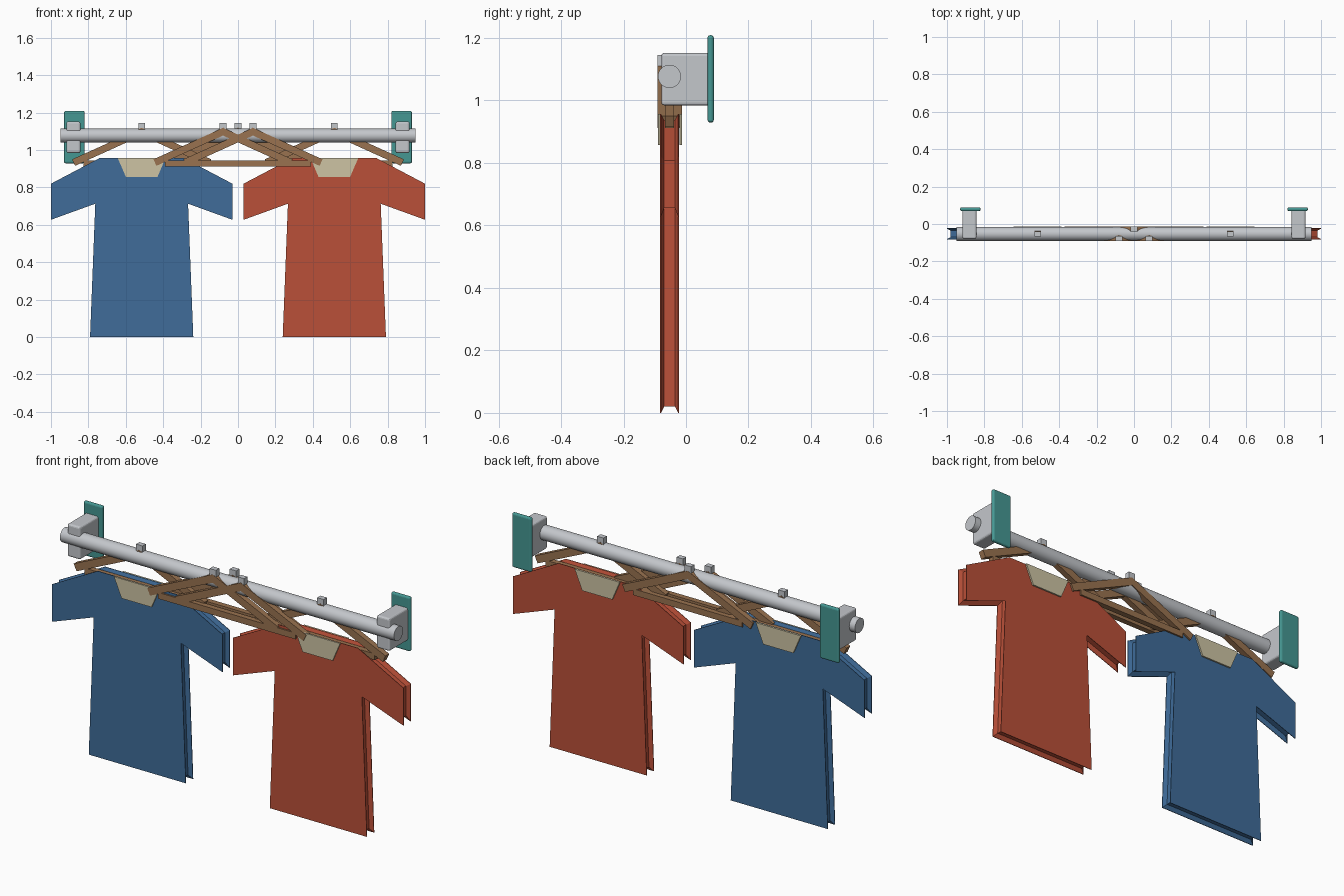
import bpy
import bmesh
import math
from mathutils import Vector, Matrix

cube = bpy.data.objects.get("Cube")
if cube:
    bpy.data.objects.remove(cube, do_unlink=True)


def make_material(name, rgb):
    mat = bpy.data.materials.new(name)
    mat.use_nodes = True
    mat.diffuse_color = (*rgb, 1)
    mat.node_tree.nodes["Principled BSDF"].inputs["Base Color"].default_value = (*rgb, 1)
    return mat


BLUE = make_material("blue cloth", (0.05, 0.15, 0.32))
RED = make_material("red cloth", (0.49, 0.08, 0.04))
WOOD = make_material("brown wood", (0.32, 0.17, 0.08))
CREAM = make_material("cream collar", (0.61, 0.55, 0.37))
STEEL = make_material("pale grey metal", (0.55, 0.57, 0.60))
TEAL = make_material("teal plate", (0.06, 0.31, 0.29))

MID_Y = -0.053      # depth of the rail and shirts
RAIL_Z = 1.077


def finish(name, bm, mat):
    bmesh.ops.recalc_face_normals(bm, faces=bm.faces)
    mesh = bpy.data.meshes.new(name)
    bm.to_mesh(mesh)
    bm.free()
    mesh.materials.append(mat)
    obj = bpy.data.objects.new(name, mesh)
    bpy.context.collection.objects.link(obj)
    return obj


def add_box(bm, centre, size, tilt=0):
    matrix = (Matrix.Translation(centre) @ Matrix.Rotation(tilt, 4, 'Y')
              @ Matrix.Diagonal((*size, 1)))
    bmesh.ops.create_cube(bm, size=1, matrix=matrix)


def box(name, centre, size, mat, bevel=0):
    bm = bmesh.new()
    add_box(bm, centre, size)
    obj = finish(name, bm, mat)
    if bevel:
        mod = obj.modifiers.new("rounded edges", 'BEVEL')
        mod.width = bevel
        mod.segments = 3
    return obj


def inset(points, depth):
    """Move each side of a counter-clockwise outline inward by depth."""
    result = []
    for i, p in enumerate(points):
        a = (p - points[i - 1]).normalized()
        b = (points[(i + 1) % len(points)] - p).normalized()
        na, nb = Vector((-a.y, a.x)), Vector((-b.y, b.x))
        result.append(p + (na + nb) * depth / (1 + na.dot(nb)))
    return result


def loft(name, outline, sections, mat, x):
    """Stack inset copies of an outline through the depth and skin them."""
    bm = bmesh.new()
    rings = [[bm.verts.new((x + p.x, y, p.y)) for p in inset(outline, depth)]
             for y, depth in sections]
    n = len(outline)
    for low, high in zip(rings, rings[1:]):
        for i in range(n):
            j = (i + 1) % n
            bm.faces.new((low[i], low[j], high[j], high[i]))
    bm.faces.new(rings[0])
    bm.faces.new(rings[-1])
    return finish(name, bm, mat)


def mirrored(half):
    right = [Vector(p) for p in half]
    return right + [Vector((-p.x, p.y)) for p in reversed(right)]


# Shirts: two panels joined by a recessed core, with collar plates
shirt_outline = mirrored([(0.276, 0), (0.248, 0.713), (0.485, 0.627),
                          (0.485, 0.82), (0.225, 0.957)])
collar_outline = mirrored([(0.085, 0.857), (0.128, 0.957)])
shirt_sections = [(-0.083, 0), (-0.080, 0), (-0.070, 0.02),
                  (-0.035, 0.02), (-0.025, 0), (-0.022, 0)]
for side, x, cloth in (("right", -0.515, BLUE), ("left", 0.515, RED)):
    loft(side + "_shirt", shirt_outline, shirt_sections, cloth, x)
    for place, y in (("front", -0.0895), ("back", -0.0215)):
        loft(f"{side}_{place}_collar", collar_outline,
             [(y, 0), (y + 0.008, 0)], CREAM, x)


# Hangers: two sloping arms and a lower bar, each with a clip above the rail
def hanger(name, x, y):
    foot, apex = Vector((0.355, 0.937)), Vector((0, 1.098))
    run = foot - apex
    middle = (foot + apex) / 2
    depth = 0.03
    bm = bmesh.new()
    for s in (-1, 1):
        add_box(bm, (x + s * middle.x, y, middle.y),
                (run.length + 0.02, depth, 0.038), s * math.atan2(-run.y, run.x))
    add_box(bm, (x, y, 0.928), (0.62, depth * 0.96, 0.032))
    finish(name + "_hanger", bm, WOOD)
    box(name + "_clip", (x, y, 1.12), (0.036, 0.027, 0.05), STEEL)


hanger("right_shirt", -0.515, MID_Y)
hanger("left_shirt", 0.515, MID_Y)
hanger("right_spare", -0.08, -0.077)
hanger("left_spare", 0.08, -0.077)
hanger("rear_spare", 0, -0.028)

# Rail
bpy.ops.mesh.primitive_cylinder_add(vertices=40, radius=0.037, depth=1.9,
                                    location=(0, MID_Y, RAIL_Z),
                                    rotation=(0, math.pi / 2, 0))
rail = bpy.context.object
rail.name = "rail"
rail.data.materials.append(STEEL)
bpy.ops.object.shade_smooth_by_angle()

# Wall brackets and their mounting plates
for side, s in (("right", -1), ("left", 1)):
    box(side + "_bracket", (s * 0.88, 0, 1.068), (0.075, 0.158, 0.168), STEEL, 0.01)
    box(side + "_wall_plate", (s * 0.875, 0.079, 1.069), (0.11, 0.02, 0.28), TEAL, 0.009)
